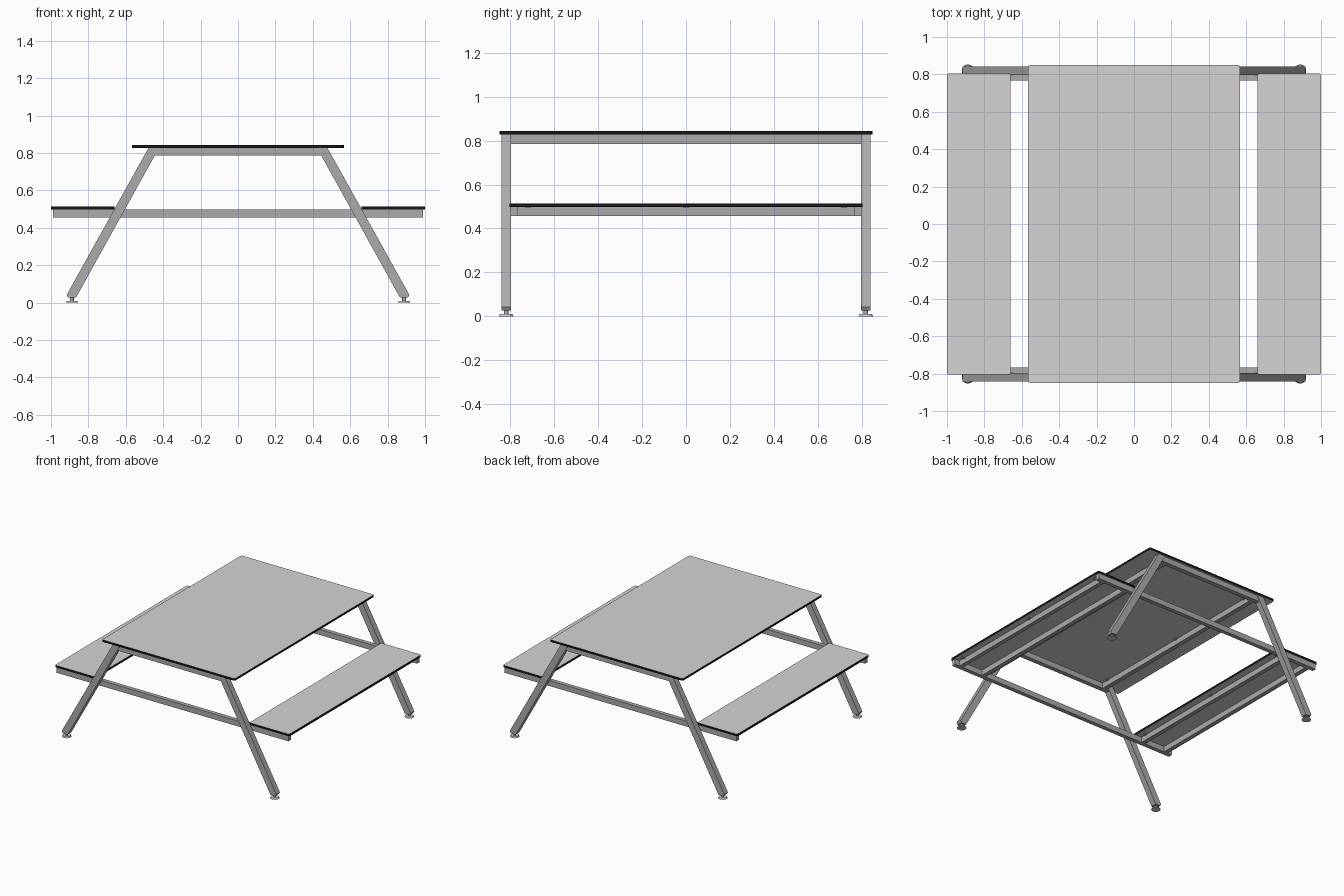
import bpy
import bmesh
from mathutils import Vector

cube = bpy.data.objects.get("Cube")
if cube:
    bpy.data.objects.remove(cube, do_unlink=True)


def make_material(name, value):
    mat = bpy.data.materials.new(name)
    mat.use_nodes = True
    colour = (value, value, value, 1)
    mat.diffuse_color = colour
    mat.node_tree.nodes["Principled BSDF"].inputs["Base Color"].default_value = colour
    return mat


LIGHT = make_material("light grey board", 0.66)
STEEL = make_material("grey steel", 0.41)
BLACK = make_material("black board edge", 0.008)


def add_object(name, bm, *mats):
    bmesh.ops.recalc_face_normals(bm, faces=bm.faces)
    mesh = bpy.data.meshes.new(name)
    bm.to_mesh(mesh)
    bm.free()
    for mat in mats:
        mesh.materials.append(mat)
    obj = bpy.data.objects.new(name, mesh)
    bpy.context.collection.objects.link(obj)
    return obj


def box_mesh(x, y, z):
    """Box from (low, high) ranges along each axis."""
    bm = bmesh.new()
    bmesh.ops.create_cube(bm, size=1)
    for v in bm.verts:
        v.co = Vector([(r[0] + r[1]) / 2 + c * (r[1] - r[0])
                       for c, r in zip(v.co, (x, y, z))])
    return bm


def box(name, x, y, z, mat=STEEL):
    return add_object(name, box_mesh(x, y, z), mat)


def board(name, x, y, z):
    """Thin panel with rounded corners and a black rim."""
    bm = box_mesh(x, y, z)
    upright = [e for e in bm.edges
               if abs(e.verts[0].co.z - e.verts[1].co.z) > 0.001]
    bmesh.ops.bevel(bm, geom=upright, offset=0.01, segments=4,
                    profile=0.5, affect='EDGES')
    bm.normal_update()
    for f in bm.faces:
        f.material_index = 0 if abs(f.normal.z) > 0.5 else 1
    return add_object(name, bm, LIGHT, BLACK)


def prism(name, outline, y_low, y_high):
    """Extrude an x-z outline along y."""
    bm = bmesh.new()
    face = bm.faces.new([bm.verts.new((x, y_low, z)) for x, z in outline])
    side = bmesh.ops.extrude_face_region(bm, geom=[face])
    verts = [g for g in side["geom"] if isinstance(g, bmesh.types.BMVert)]
    bmesh.ops.translate(bm, verts=verts, vec=(0, y_high - y_low, 0))
    return add_object(name, bm, STEEL)


def cylinder(name, x, y, z_low, z_high, r_low, r_high, mat):
    bm = bmesh.new()
    bmesh.ops.create_cone(bm, cap_ends=True, segments=24, radius1=r_low,
                          radius2=r_high, depth=z_high - z_low)
    bmesh.ops.translate(bm, verts=bm.verts, vec=(x, y, (z_low + z_high) / 2))
    obj = add_object(name, bm, mat)
    bpy.ops.object.select_all(action='DESELECT')
    obj.select_set(True)
    bpy.context.view_layer.objects.active = obj
    bpy.ops.object.shade_smooth_by_angle()
    return obj


def span(a, b, sign):
    return tuple(sorted((a * sign, b * sign)))


TOP = (0.828, 0.844)
SEAT = (0.498, 0.514)
TUBE = 0.042

# Table top
board("table_top", (-0.567, 0.567), (-0.85, 0.85), TOP)

for s, side in ((1, "left"), (-1, "right")):
    # Seat panel and its pair of long rails
    board(f"{side}_seat", span(0.66, 1.0, s), (-0.805, 0.805), SEAT)
    for x, place, out in ((0.73, "inner", -1), (0.935, "outer", 1)):
        box(f"{side}_seat_{place}_rail", span(x - 0.016, x + 0.016, s),
            (-0.77, 0.77), (SEAT[0] - TUBE, SEAT[0]))
        # Fixing tabs under the seat
        for y in (-0.72, 0, 0.72):
            a, b = x + out * 0.016, x + out * 0.035
            box(f"{side}_seat_{place}_tab", span(min(a, b), max(a, b), s),
                (y - 0.012, y + 0.012), (SEAT[0] - 0.005, SEAT[0]))

    # Long rail under the table top, with fixing tabs
    box(f"{side}_table_rail", span(0.385, 0.42, s), (-0.80, 0.80),
        (TOP[0] - TUBE, TOP[0]))
    for y in (-0.74, 0, 0.74):
        box(f"{side}_table_tab", span(0.365, 0.385, s),
            (y - 0.012, y + 0.012), (TOP[0] - 0.005, TOP[0]))

    for t, end in ((-1, "front"), (1, "back")):
        # Slanted leg with a clipped outer toe
        outline = [(0.422, TOP[0]), (0.478, TOP[0]), (0.916, 0.042),
                   (0.908, 0.027), (0.866, 0.027)]
        prism(f"{end}_{side}_leg", [(x * s, z) for x, z in outline],
              *span(0.797, 0.842, t))
        # Adjustable foot
        x, y = 0.888 * s, 0.82 * t
        cylinder(f"{end}_{side}_foot_stem", x, y, 0.008, 0.03, 0.010, 0.010, STEEL)
        cylinder(f"{end}_{side}_foot_pad", x, y, 0, 0.010, 0.033, 0.028, LIGHT)

for t, end in ((-1, "front"), (1, "back")):
    # Cross beam carrying both seats, inside the legs
    box(f"{end}_seat_beam", (-0.99, 0.99), span(0.768, 0.80, t),
        (SEAT[0] - TUBE, SEAT[0]))
    # Cross beam between the leg tops, ends cut to the leg slope
    low = TOP[0] - TUBE
    prism(f"{end}_table_beam",
          [(-0.43, TOP[0]), (0.43, TOP[0]), (0.45, low), (-0.45, low)],
          *span(0.80, 0.835, t))
